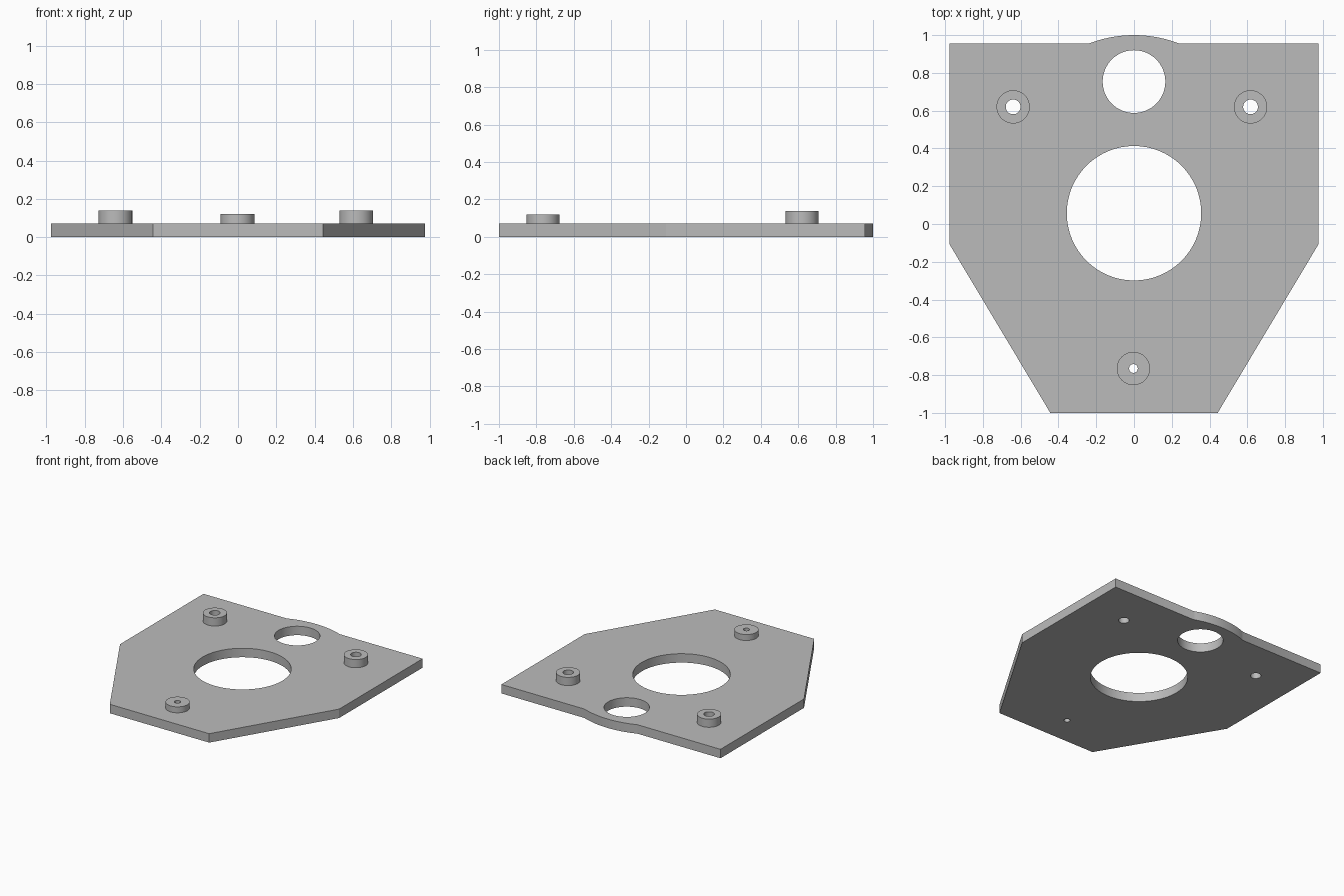
import bpy
import bmesh
from math import asin, cos, sin, tau

cube = bpy.data.objects.get("Cube")
if cube:
    bpy.data.objects.remove(cube, do_unlink=True)

PLATE_TOP = 0.072
SEGMENTS = 64

grey = bpy.data.materials.new("machined grey")
grey.use_nodes = True
grey.diffuse_color = (0.5, 0.5, 0.5, 1)
grey.node_tree.nodes["Principled BSDF"].inputs["Base Color"].default_value = (0.5, 0.5, 0.5, 1)


def circle(x, y, radius):
    return [(x + radius * cos(tau * i / SEGMENTS), y + radius * sin(tau * i / SEGMENTS))
            for i in range(SEGMENTS)]


def extruded(name, loops, bottom, top):
    """Fill an outline with holes and extrude it into a solid."""
    bm = bmesh.new()
    edges = []
    for loop in loops:
        verts = [bm.verts.new((x, y, bottom)) for x, y in loop]
        edges += [bm.edges.new((a, b)) for a, b in zip(verts, verts[1:] + verts[:1])]
    bmesh.ops.triangle_fill(bm, use_beauty=True, use_dissolve=False, edges=edges)
    raised = bmesh.ops.extrude_face_region(bm, geom=bm.faces[:], use_keep_orig=True)
    for v in raised["geom"]:
        if isinstance(v, bmesh.types.BMVert):
            v.co.z = top
    bmesh.ops.recalc_face_normals(bm, faces=bm.faces[:])
    mesh = bpy.data.meshes.new(name)
    bm.to_mesh(mesh)
    bm.free()
    mesh.materials.append(grey)
    obj = bpy.data.objects.new(name, mesh)
    bpy.context.collection.objects.link(obj)
    bpy.ops.object.select_all(action="DESELECT")
    obj.select_set(True)
    bpy.context.view_layer.objects.active = obj
    bpy.ops.object.shade_smooth_by_angle(angle=0.5)
    return obj


# Bosses: name, x, y, bore radius, top height
bosses = [
    ("rear_right_boss", -0.64, 0.62, 0.039, 0.138),
    ("rear_left_boss", 0.617, 0.62, 0.039, 0.138),
    ("front_boss", -0.003, -0.765, 0.023, 0.12),
]

# Plate outline with a shallow arc bulging from the back edge
arc_radius, arc_half_width = 0.66, 0.237
arc_y = 1 - arc_radius
sweep = asin(arc_half_width / arc_radius)
arc = [(arc_radius * sin(sweep * t / 12), arc_y + arc_radius * cos(sweep * t / 12))
       for t in range(12, -13, -1)]
back_y = arc[0][1]
right_side = [(-0.977, back_y), (-0.977, -0.107), (-0.443, -1)]
left_side = [(-x, y) for x, y in reversed(right_side)]
outline = arc + right_side + left_side

# Plate with the two large openings and the bores
holes = [circle(0, 0.057, 0.356), circle(0, 0.754, 0.166)]
holes += [circle(x, y, bore) for _, x, y, bore, _ in bosses]
extruded("base_plate", [outline] + holes, 0, PLATE_TOP)

# Raised bosses
for name, x, y, bore, top in bosses:
    extruded(name, [circle(x, y, 0.088), circle(x, y, bore)], PLATE_TOP, top)
